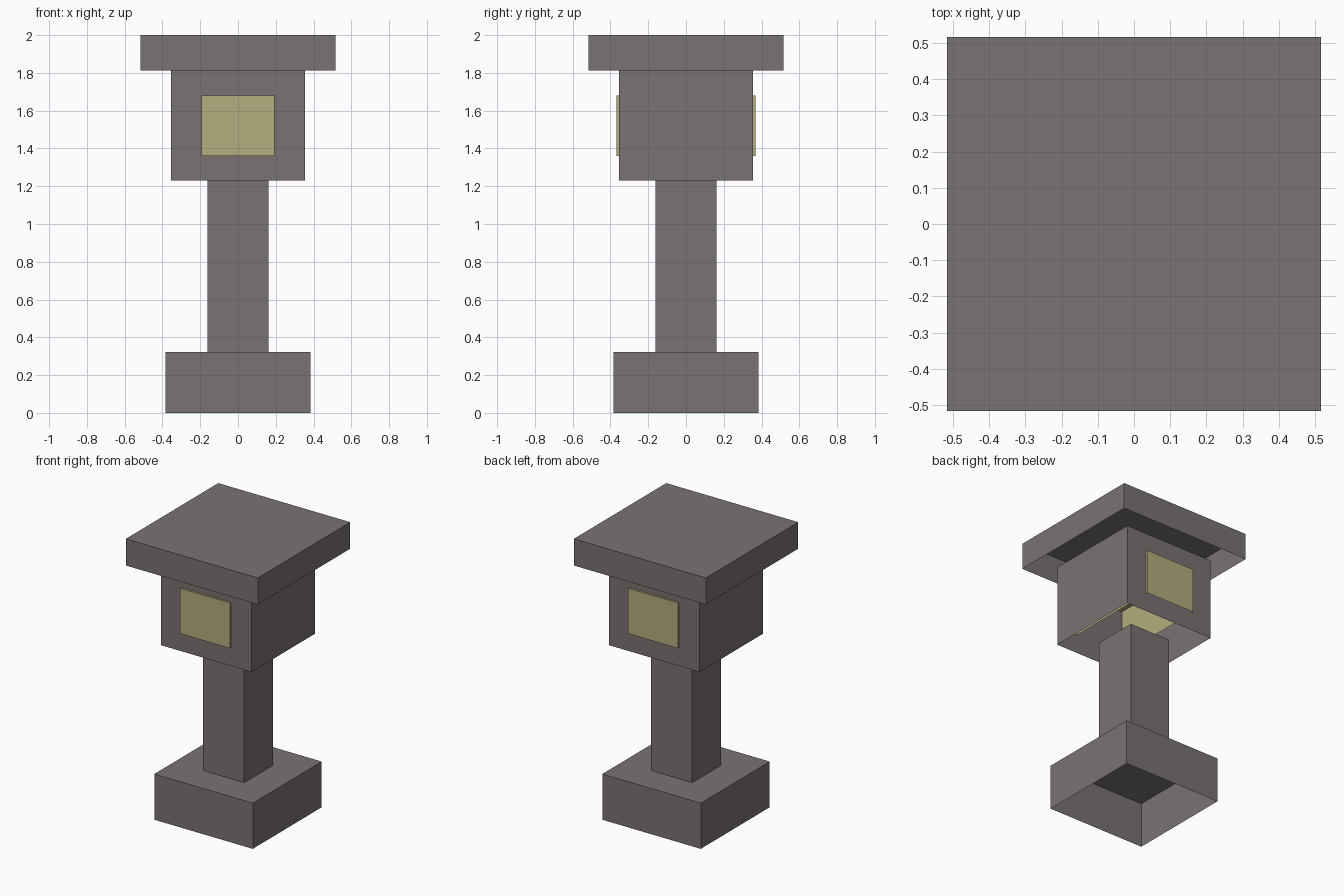
import bpy, bmesh

if "Cube" in bpy.data.objects:
    bpy.data.objects.remove(bpy.data.objects["Cube"])


def material(name, rgb):
    """Flat colour given as sRGB 0-255, stored linear."""
    m = bpy.data.materials.new(name)
    lin = [((c / 255 + 0.055) / 1.055) ** 2.4 for c in rgb]
    m.diffuse_color = (*lin, 1)
    m.use_nodes = True
    m.node_tree.nodes["Principled BSDF"].inputs["Base Color"].default_value = m.diffuse_color
    return m


stone = material("grey stone", (122, 115, 114))
glow = material("pale yellow light", (179, 174, 125))


def open_box(name, hx, hy, z0, z1, mat):
    """Box shell centred on the z axis, with no bottom face."""
    bm = bmesh.new()
    bmesh.ops.create_cube(bm, size=1)
    bottom = [f for f in bm.faces if f.normal.z < -0.5]
    bmesh.ops.delete(bm, geom=bottom, context='FACES_ONLY')
    for v in bm.verts:
        v.co.x *= 2 * hx
        v.co.y *= 2 * hy
        v.co.z = z1 if v.co.z > 0 else z0
    me = bpy.data.meshes.new(name)
    bm.to_mesh(me)
    bm.free()
    me.materials.append(mat)
    ob = bpy.data.objects.new(name, me)
    bpy.context.collection.objects.link(ob)
    return ob


# Stacked stone parts, all hollow from below
open_box("base", 0.385, 0.385, 0.0, 0.323, stone)
open_box("post", 0.162, 0.162, 0.323, 1.23, stone)
open_box("lamp_housing", 0.354, 0.354, 1.23, 1.812, stone)
open_box("roof_slab", 0.516, 0.516, 1.812, 2.0, stone)

# Light block running front to back through the housing
open_box("light_block", 0.194, 0.368, 1.36, 1.68, glow)
